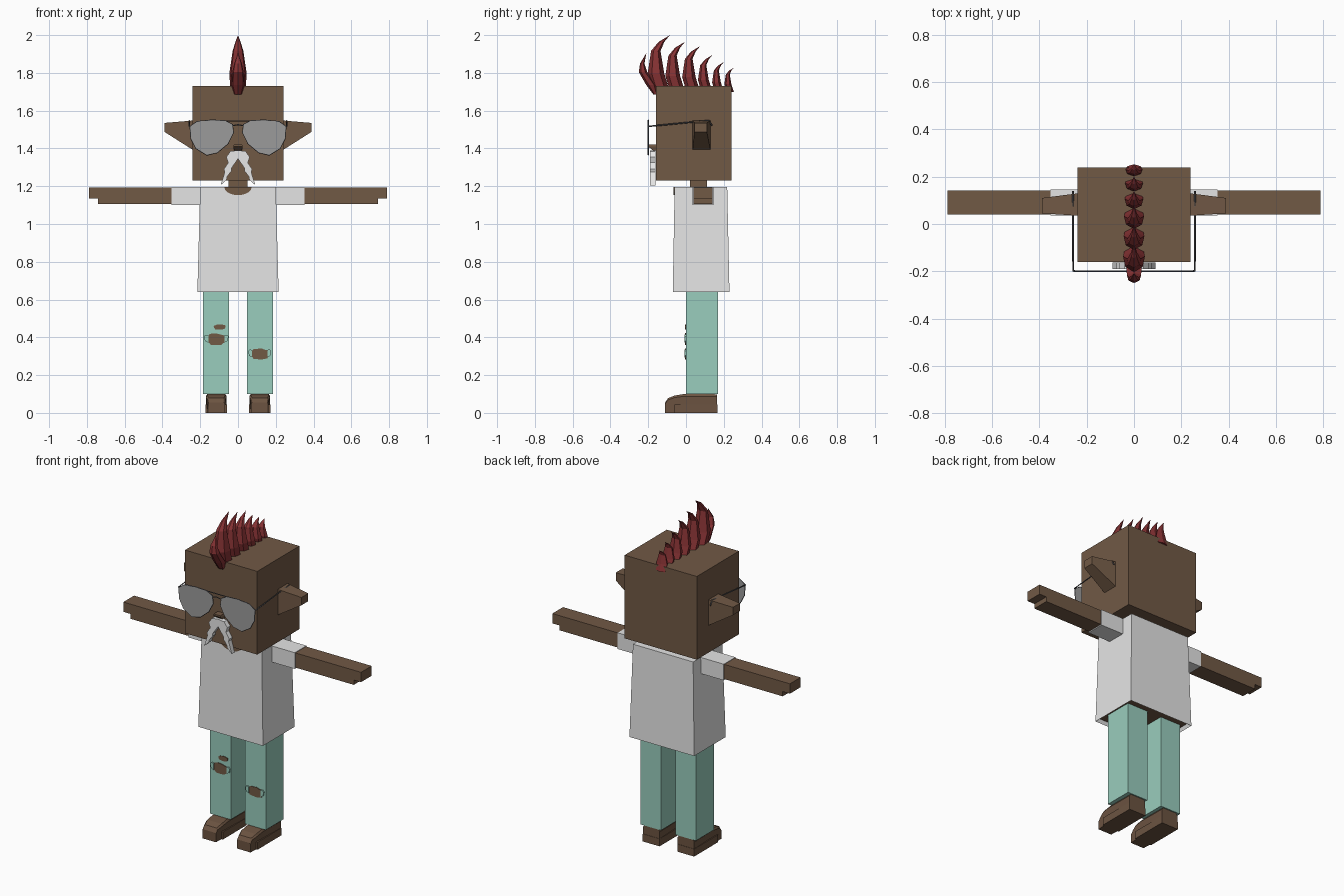
import bpy, bmesh, math, random

random.seed(4)
if "Cube" in bpy.data.objects:
    bpy.data.objects.remove(bpy.data.objects["Cube"])


def material(name, r, g, b):
    m = bpy.data.materials.new(name)
    m.use_nodes = True
    m.diffuse_color = (r, g, b, 1)
    m.node_tree.nodes["Principled BSDF"].inputs["Base Color"].default_value = (r, g, b, 1)
    return m


SKIN = material("brown skin", .165, .1, .06)
SHOE = material("shoe brown", .15, .088, .053)
WHITE = material("shirt white", .78, .78, .78)
HAIR = material("moustache white", .95, .95, .95)
TEAL = material("teal trousers", .32, .61, .51)
RED = material("mohawk red", .24, .032, .034)
LENS = material("lens grey", .33, .33, .33)
FRAME = material("frame grey", .09, .09, .1)


def finish(name, bm, *mats):
    bmesh.ops.recalc_face_normals(bm, faces=bm.faces)
    mesh = bpy.data.meshes.new(name)
    bm.to_mesh(mesh)
    bm.free()
    for m in mats:
        mesh.materials.append(m)
    ob = bpy.data.objects.new(name, mesh)
    bpy.context.collection.objects.link(ob)
    return ob


def loft_mesh(rings, tip=None):
    """Skin a stack of rings, capped at both ends or closed to a tip."""
    bm = bmesh.new()
    rows = [[bm.verts.new(p) for p in ring] for ring in rings]
    n = len(rows[0])
    for a, b in zip(rows, rows[1:]):
        for i in range(n):
            j = (i + 1) % n
            bm.faces.new((a[i], a[j], b[j], b[i]))
    bm.faces.new(rows[0])
    if tip:
        t = bm.verts.new(tip)
        for i in range(n):
            bm.faces.new((rows[-1][i], rows[-1][(i + 1) % n], t))
    else:
        bm.faces.new(rows[-1])
    return bm


def rect(x0, x1, y0, y1, z):
    return [(x0, y0, z), (x1, y0, z), (x1, y1, z), (x0, y1, z)]


def box(name, mat, x0, x1, y0, y1, z0, z1):
    return finish(name, loft_mesh([rect(x0, x1, y0, y1, z0), rect(x0, x1, y0, y1, z1)]), mat)


def front_plate(name, mat, outline, y0, y1):
    """Extrude an x-z outline along y."""
    return finish(name, loft_mesh([[(x, y, z) for x, z in outline] for y in (y0, y1)]), mat)


def wire(name, points, cyclic=False, radius=.004):
    cu = bpy.data.curves.new(name, "CURVE")
    cu.dimensions = "3D"
    cu.bevel_depth = radius
    cu.bevel_resolution = 0
    sp = cu.splines.new("POLY")
    sp.points.add(len(points) - 1)
    for p, co in zip(sp.points, points):
        p.co = (*co, 1)
    sp.use_cyclic_u = cyclic
    cu.materials.append(FRAME)
    bpy.context.collection.objects.link(bpy.data.objects.new(name, cu))


# Head and neck
box("head", SKIN, -.24, .24, -.16, .24, 1.23, 1.73)
box("neck", SKIN, -.05, .05, .02, .11, 1.15, 1.25)
finish("nose", loft_mesh([rect(-.02, .02, -.175, -.155, 1.39),
                          rect(-.025, .025, -.2, -.155, 1.41),
                          rect(-.022, .022, -.2, -.155, 1.42)]), SKIN)

# Shirt with a recessed underside showing the body
bm = loft_mesh([rect(-.215, .215, -.07, .23, .64), rect(-.2, .2, -.06, .218, 1.197)])
bm.faces.ensure_lookup_table()
bmesh.ops.recalc_face_normals(bm, faces=bm.faces)
hem = min(bm.faces, key=lambda f: f.calc_center_median().z)
bmesh.ops.inset_region(bm, faces=[hem], thickness=.014)
bmesh.ops.translate(bm, verts=hem.verts, vec=(0, 0, .02))
hem.material_index = 1
finish("shirt", bm, WHITE, SKIN)
neckline = [(.072 * math.cos(a), 1.195 + .042 * math.sin(a))
            for a in (math.pi * (1 + i / 10) for i in range(11))]
front_plate("neckline", SKIN, neckline, -.066, -.058)

# Outlines for the right-hand halves, in x and z
lens = [(.254, 1.516), (.217, 1.542), (.14, 1.55), (.07, 1.547), (.03, 1.527), (.024, 1.484),
        (.053, 1.426), (.11, 1.378), (.165, 1.365), (.222, 1.4), (.249, 1.452)]
lock = [(.0, 1.39), (.04, 1.385), (.062, 1.355), (.052, 1.325), (.075, 1.29), (.07, 1.275),
        (.092, 1.205), (.06, 1.235), (.058, 1.25), (.035, 1.28), (.035, 1.295), (.0, 1.345)]
shoe = [(.165, 0), (-.11, 0), (-.11, .055), (-.095, .078), (-.06, .092), (-.01, .1), (.165, .098)]

for s, side in ((1, "left"), (-1, "right")):
    # Ear tapering outwards
    base = [(s * .235, y, z) for y, z in ((.035, 1.39), (.13, 1.39), (.13, 1.548), (.035, 1.548))]
    tip = [(s * .39, y, z) for y, z in ((.045, 1.488), (.11, 1.488), (.11, 1.535), (.045, 1.535))]
    finish(side + "_ear", loft_mesh([base, tip]), SKIN)

    # Sleeve, arm and stepped hand
    box(side + "_sleeve", WHITE, s * .19, s * .353, .035, .146, 1.1, 1.197)
    arm = [(.34, 1.106), (.742, 1.106), (.742, 1.135), (.79, 1.135), (.79, 1.194), (.34, 1.194)]
    front_plate(side + "_arm", SKIN, [(s * x, z) for x, z in arm], .04, .141)

    # Trouser leg, ankle and shoe
    box(side + "_trouser_leg", TEAL, s * .048, s * .185, 0, .17, .1, .665)
    box(side + "_ankle", SKIN, s * .07, s * .16, .02, .15, .08, .12)
    rings = []
    for x, wide in ((.06, 0), (.068, 1), (.162, 1), (.17, 0)):
        rings.append([(s * (.115 + (x - .115) * (.82 if y < -.08 else 1)), y,
                       z if wide else z * .88) for y, z in shoe])
    finish(side + "_shoe", loft_mesh(rings), SHOE)
    box(side + "_sole", SHOE, s * .059, s * .171, -.06, .167, 0, .045)

    # Spectacles
    outline = [(s * x, z) for x, z in lens]
    front_plate(side + "_lens", LENS, outline, -.203, -.198)
    wire(side + "_rim", [(x, -.2, z) for x, z in outline], True, .003)
    wire(side + "_temple", [(s * .25, -.2, 1.515), (s * .258, -.197, 1.517),
                            (s * .258, .12, 1.548), (s * .258, .138, 1.52)])

    # Moustache lock
    front_plate(side + "_moustache", HAIR, [(s * x, z) for x, z in lock], -.19, -.162)

wire("brow_bar", [(-.2, -.2, 1.546), (.2, -.2, 1.546)], radius=.003)
wire("bridge", [(-.03, -.2, 1.52), (0, -.2, 1.526), (.03, -.2, 1.52)], radius=.003)


# Torn knees with frayed tabs at the ends
def tear(name, cx, cz, w, h, tabs=True):
    pts = []
    for i in range(22):
        a = math.tau * i / 22
        k = random.uniform(.85, 1.08)
        pts.append((cx + w * k * math.copysign(abs(math.cos(a)) ** .7, math.cos(a)),
                    cz + h * k * math.copysign(abs(math.sin(a)) ** .6, math.sin(a))))
    front_plate(name, SKIN, pts, -.004, .002)
    if tabs:
        for s in (1, -1):
            tab = [(cx + s * w * u, cz + h * v)
                   for u, v in ((.85, -.6), (1.2, -.3), (1.3, .5), (1.1, .8), (.85, .7))]
            front_plate(name + "_fray", TEAL, tab, -.008, .002)


tear("right_knee_tear", -.115, .39, .05, .03)
tear("right_thigh_tear", -.097, .455, .03, .014, False)
tear("left_knee_tear", .115, .312, .047, .03)


# Mohawk of curved blades
def blade(name, levels, tip):
    rings = []
    for z, y0, y1, w in levels:
        m, q = (y0 + y1) / 2, (y1 - y0) / 4
        rings.append([(0, y0, z), (w * .8, m - q, z), (w, m + q, z),
                      (0, y1, z), (-w, m + q, z), (-w * .8, m - q, z)])
    finish(name, loft_mesh(rings, (0, *tip)), RED)


blade("mohawk_front", [(1.685, -.172, -.15, .02), (1.735, -.21, -.155, .034),
                       (1.805, -.25, -.205, .03), (1.85, -.243, -.22, .02)], (-.21, 1.905))
tips = [(-.085, 2.0), (-.005, 1.965), (.075, 1.942), (.14, 1.895), (.2, 1.857), (.253, 1.827)]
for i, (ty, tz) in enumerate(tips):
    h = tz - 1.7
    k = h / .3
    w = .046 * (.6 + .4 * k)
    levels = [(1.7 + h * f, ty + a * k, ty + b * k, w * g)
              for f, a, b, g in ((0, -.09, 0, .85), (.32, -.118, -.03, 1),
                                 (.72, -.1, -.05, .62), (.88, -.06, -.03, .3))]
    blade("mohawk_blade_%d" % (i + 1), levels, (ty, tz))
